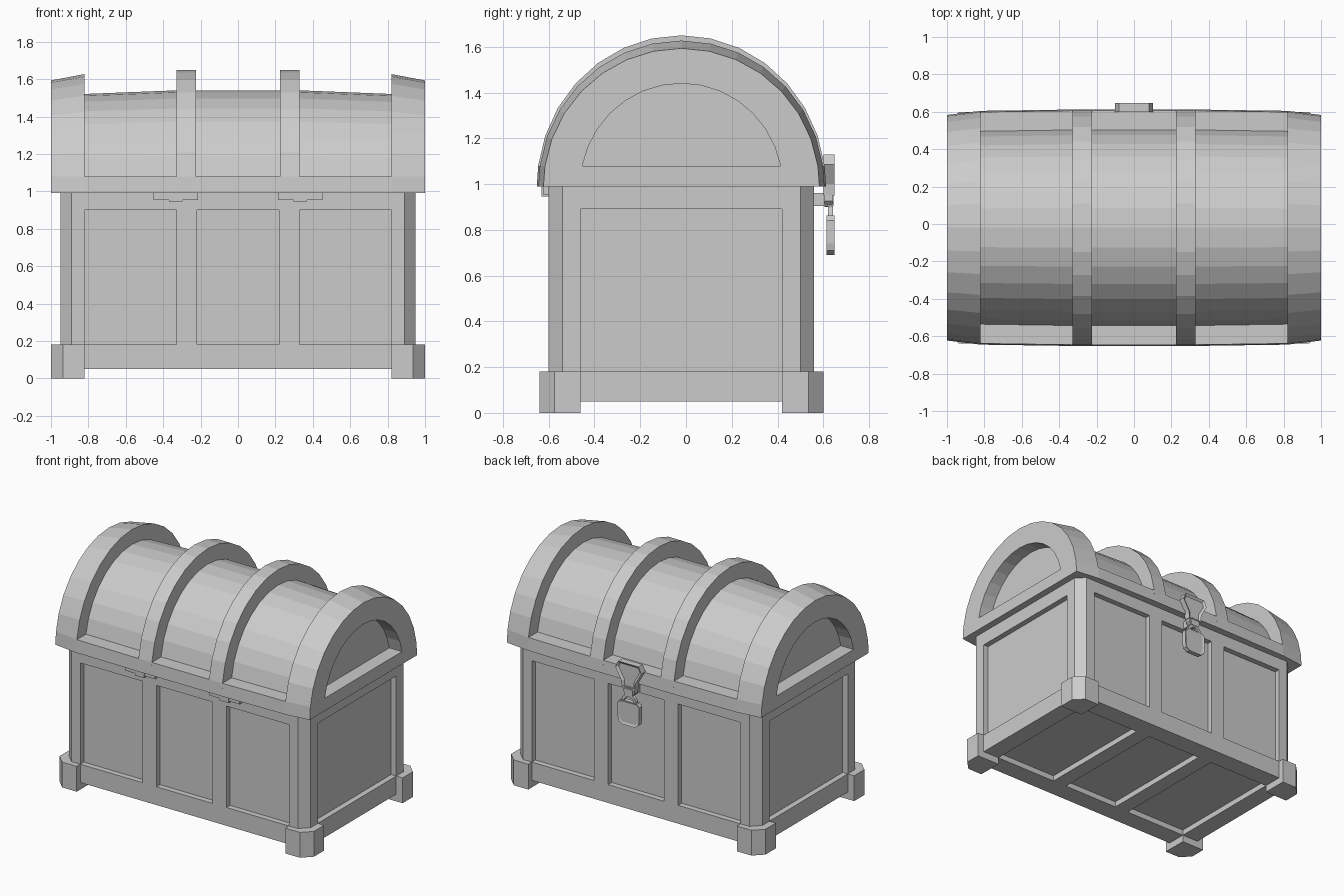
import bpy, bmesh
from math import sin, cos, asin, pi
from mathutils import Vector

if "Cube" in bpy.data.objects:
    bpy.data.objects.remove(bpy.data.objects["Cube"])

CY = -0.02      # depth centre of the box and lid
LID = 0.99      # bottom of the lid
LEDGE = 0.09    # height of the lid's lower rail


def finish(name, bm):
    bmesh.ops.recalc_face_normals(bm, faces=bm.faces)
    me = bpy.data.meshes.new(name)
    bm.to_mesh(me)
    bm.free()
    ob = bpy.data.objects.new(name, me)
    bpy.context.collection.objects.link(ob)
    return ob


def add_loft(bm, rings):
    """Closed solid through a list of matching point rings."""
    vs = [[bm.verts.new(p) for p in r] for r in rings]
    n = len(vs[0])
    for a, b in zip(vs, vs[1:]):
        for i in range(n):
            j = (i + 1) % n
            bm.faces.new((a[i], a[j], b[j], b[i]))
    bm.faces.new(vs[0])
    return bm.faces.new(vs[-1])


def loft(name, rings):
    bm = bmesh.new()
    add_loft(bm, rings)
    return finish(name, bm)


def box_rings(x0, x1, y0, y1, z0, z1):
    return [[(x0, y0, z), (x1, y0, z), (x1, y1, z), (x0, y1, z)] for z in (z0, z1)]


def boxes(name, items):
    bm = bmesh.new()
    for it in items:
        add_loft(bm, box_rings(*it))
    return finish(name, bm)


def cut(ob, cutter):
    cutter.hide_render = True
    cutter.hide_viewport = True
    m = ob.modifiers.new("recess", 'BOOLEAN')
    m.object = cutter
    m.operation = 'DIFFERENCE'
    m.solver = 'EXACT'


def arch(x, a, b, base=True, n=14):
    """Arched section at x, half depth a and height b."""
    f = asin(LEDGE / b)
    pts = []
    for i in range(n + 1):
        t = f + (pi - 2 * f) * i / n
        pts.append((x, CY + a * cos(t), LID + b * sin(t)))
    if base:
        pts = [(x, CY + a, LID)] + pts + [(x, CY - a, LID)]
    return pts


def rail(x, a):
    return [(x, CY + s * a * k, z) for s, k, z in
            ((1, 1, LID), (1, .99, LID + LEDGE), (-1, .99, LID + LEDGE), (-1, 1, LID))]


def plate(name, half, y0, y1, rim=0.0, depth=0.0):
    """Plate facing +y from a mirrored (x, z) half outline."""
    out = half + [(-x, z) for x, z in reversed(half)]
    bm = bmesh.new()
    face = add_loft(bm, [[(x, y, z) for x, z in out] for y in (y0, y1)])
    bmesh.ops.recalc_face_normals(bm, faces=bm.faces)
    if rim:
        bmesh.ops.inset_individual(bm, faces=[face], thickness=rim, depth=-depth)
    return finish(name, bm)


# box with chamfered corners and recessed panels
X, Y, C = 0.95, 0.58, 0.06
outline = [(X, Y - C), (X - C, Y), (C - X, Y), (-X, Y - C),
           (-X, C - Y), (C - X, -Y), (X - C, -Y), (X, C - Y)]
body = loft("chest_box", [[(x, CY + y, z) for x, y in outline] for z in (0.05, LID)])
D = 0.04
cuts = []
for x0, x1 in ((-0.82, -0.33), (-0.22, 0.22), (0.33, 0.82)):
    cuts.append((x0, x1, CY - Y - .1, CY - Y + D, 0.18, 0.90))
    cuts.append((x0, x1, CY + Y - D, CY + Y + .1, 0.18, 0.90))
    cuts.append((x0, x1, CY - .44, CY + .44, -0.05, 0.05 + D))
for x0, x1 in ((X - D, X + .1), (-X - .1, D - X)):
    cuts.append((x0, x1, CY - .44, CY + .44, 0.18, 0.89))
cut(body, boxes("panel_cutters", cuts))

# corner feet
foot = [(0.82, 0.44), (1, 0.44), (1, 0.555), (0.935, 0.62), (0.82, 0.62)]
for sx in (-1, 1):
    for sy in (-1, 1):
        loft("corner_foot", [[(sx * x, CY + sy * y, z) for x, y in foot] for z in (0, 0.18)])

# lid: inner barrel, lower rail, middle ribs
loft("lid_barrel", [arch(x, a, b) for x, a, b in
                    ((-0.84, .523, .53), (-0.33, .53, .55), (0.33, .53, .55), (0.84, .523, .53))])
loft("lid_rail", [rail(x, a) for x, a in
                  ((-0.82, .625), (-0.33, .632), (0.33, .632), (0.82, .625))])
for s in (-1, 1):
    loft("lid_rib", [arch(s * 0.225, .632, .66), arch(s * 0.33, .632, .66)])
    # tapered end band with an arched recess
    band = loft("lid_end_band", [arch(s * 0.82, .625, .637), arch(s, .603, .603)])
    cut(band, loft("end_recess_cutter",
                   [arch(s * 0.90, .442, .45, False), arch(s * 1.1, .442, .45, False)]))

# hinges on the front side, tucked under the lid
for s in (-1, 1):
    c = s * 0.333
    boxes("hinge", [(c - .118, c + .118, -0.625, -0.59, 0.955, 0.992),
                    (c - .035, c + .035, -0.632, -0.59, 0.945, 0.992)])

# clasp on the back side
plate("clasp_plate", [(0.05, 0.95), (0.055, 1.0), (0.102, 1.085), (0.08, 1.13)],
      0.60, 0.648, 0.018, 0.012)
plate("clasp_tongue", [(0.02, 0.90), (0.045, 0.925), (0.045, 0.965)], 0.605, 0.64)
boxes("clasp_staple", [(-0.03, 0.03, 0.55, 0.645, 0.905, 0.96)])

# padlock with shackle
plate("padlock_body", [(0.05, 0.69), (0.078, 0.71), (0.085, 0.74), (0.085, 0.84), (0.065, 0.862)],
      0.615, 0.648, 0.016, 0.006)
steps = [pi * i / 8 for i in range(9)]
loft("padlock_shackle",
     [[(r * cos(t), y, 0.855 + r * sin(t)) for r, y in
       ((.038, .62), (.058, .62), (.058, .642), (.038, .642))] for t in steps])
